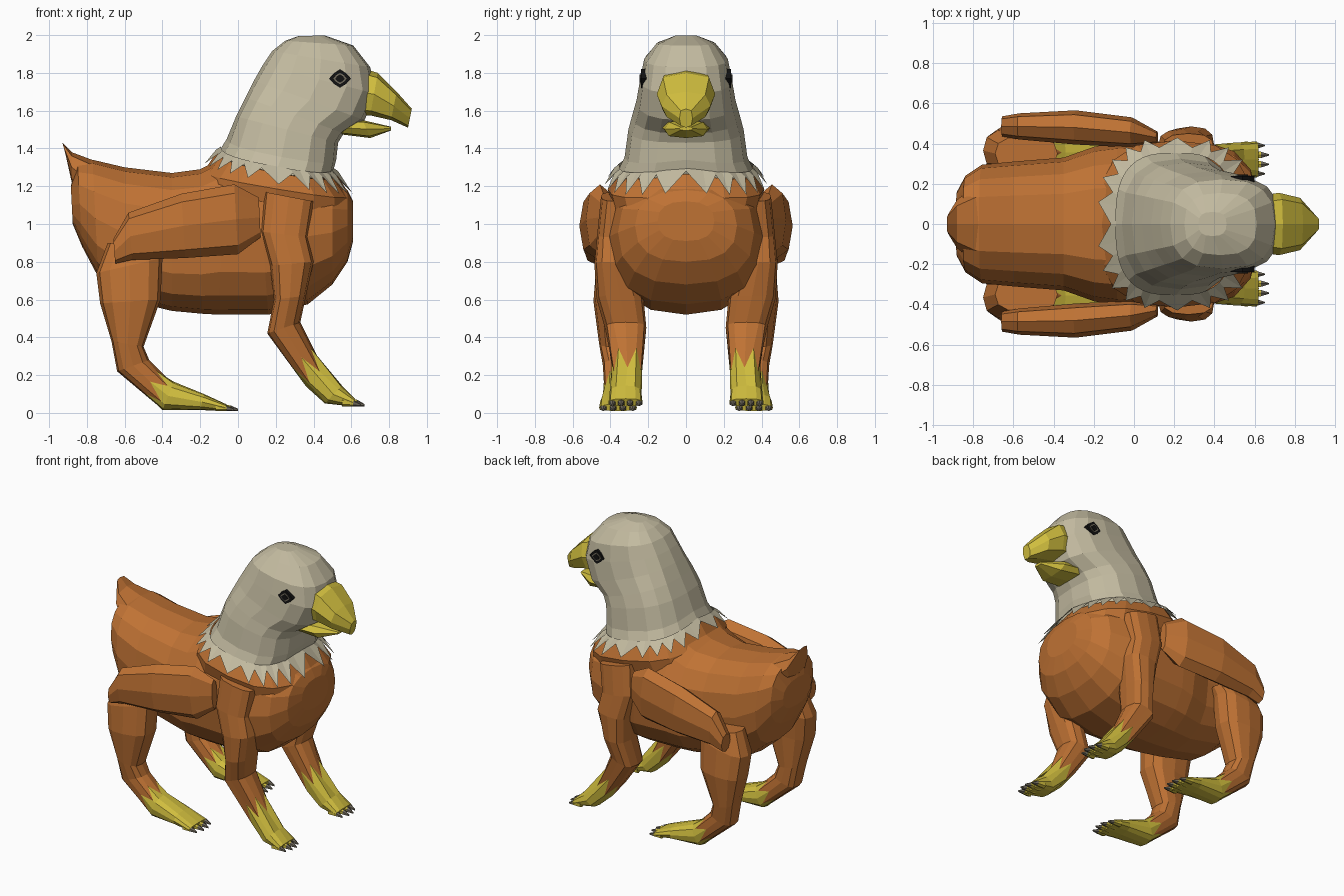
import bpy, bmesh, math
from mathutils import Vector

cube = bpy.data.objects.get("Cube")
if cube:
    bpy.data.objects.remove(cube, do_unlink=True)


def material(name, *rgb):
    mat = bpy.data.materials.new(name)
    mat.use_nodes = True
    mat.diffuse_color = (*rgb, 1)
    shader = next(n for n in mat.node_tree.nodes if n.type == "BSDF_PRINCIPLED")
    shader.inputs["Base Color"].default_value = (*rgb, 1)
    return mat


orange = material("orange_brown_fur", .52, .168, .034)
cream = material("cream_feathers", .55, .5, .355)
yellow = material("yellow_skin", .63, .51, .048)
grey = material("grey_claw", .17, .15, .11)
black = material("black_eye", .006, .006, .006)


def ring(section, sides, power=.85, side=1, sag=0):
    """Rounded cross-section between two profile points (x, z), with y centre and half width."""
    xa, za, xb, zb, y, half = section
    a, b = Vector((xa, 0, za)), Vector((xb, 0, zb))
    points = []
    for i in range(sides):
        angle = math.tau * i / sides
        c, s = (math.copysign(abs(f) ** power, f) for f in (math.cos(angle), math.sin(angle)))
        point = (a + b) / 2 + (a - b) / 2 * c
        point.y = side * (y + half * s)
        point.z -= sag * abs(s)
        points.append(point)
    return points


def zigzag(first, second):
    return [p if i % 2 else q for i, (p, q) in enumerate(zip(first, second))]


def loft(name, rings, mats, split=None, capped=True):
    """Skin the rings; bands from index split onwards take the second material."""
    bm = bmesh.new()
    loops = [[bm.verts.new(p) for p in points] for points in rings]
    sides = len(loops[0])
    for k, (low, high) in enumerate(zip(loops, loops[1:])):
        for i in range(sides):
            j = (i + 1) % sides
            face = bm.faces.new((low[i], low[j], high[j], high[i]))
            face.material_index = int(split is not None and k >= split)
    if capped:
        bm.faces.new(loops[0])
        bm.faces.new(loops[-1]).material_index = int(split is not None)
    bmesh.ops.recalc_face_normals(bm, faces=bm.faces)
    mesh = bpy.data.meshes.new(name)
    bm.to_mesh(mesh)
    bm.free()
    for mat in mats:
        mesh.materials.append(mat)
    obj = bpy.data.objects.new(name, mesh)
    bpy.context.collection.objects.link(obj)
    return obj


def middle_rings(sections, sides, power, sags=()):
    """Rings on the middle plane: each section is two profile points and a half width."""
    sags = list(sags) + [0] * len(sections)
    return [ring((*s[:4], 0, s[4]), sides, power, sag=sag) for s, sag in zip(sections, sags)]


def centred(name, sections, mat, sides=16, power=.82, sags=()):
    return loft(name, middle_rings(sections, sides, power, sags), [mat])


# Barrel body with rounded chest
centred("body", [
    (-.885, 1.2, -.875, 1, .16),
    (-.85, 1.33, -.825, .88, .24),
    (-.77, 1.34, -.74, .72, .295),
    (-.6, 1.3, -.6, .6, .31),
    (-.35, 1.27, -.35, .54, .33),
    (-.2, 1.29, -.19, .525, .385),
    (-.08, 1.35, -.1, .52, .4),
    (.1, 1.34, .16, .52, .41),
    (.34, 1.29, .37, .575, .41),
    (.5, 1.23, .5, .68, .36),
    (.58, 1.18, .58, .8, .27),
    (.61, 1.12, .61, .91, .15)], orange)

# Upturned stub of a tail
centred("tail", [
    (-.93, 1.43, -.915, 1.38, .05),
    (-.88, 1.38, -.88, 1.22, .12),
    (-.72, 1.32, -.8, 1.1, .21)], orange, sides=8)

# Shoulders supporting the ruff
centred("shoulders", [
    (-.22, 1.14, .605, 1, .38),
    (-.18, 1.28, .595, 1.15, .415),
    (-.11, 1.385, .52, 1.265, .375)], orange, power=.72, sags=(0, .03, .055))

# Neck and head
centred("head", [
    (-.1, 1.385, .5, 1.265, .365),
    (-.06, 1.45, .52, 1.34, .325),
    (-.01, 1.57, .53, 1.43, .305),
    (.04, 1.67, .56, 1.48, .285),
    (.085, 1.76, .67, 1.55, .262),
    (.13, 1.84, .73, 1.69, .243),
    (.18, 1.915, .7, 1.83, .222),
    (.25, 1.97, .61, 1.945, .155),
    (.32, 1.995, .46, 1.998, .06)], cream, power=.76, sags=(.055, .04))

# Pointed feather ruff lying over the shoulders
base, valley, tip = middle_rings([
    (-.09, 1.41, .5, 1.3, .352),
    (-.115, 1.395, .53, 1.28, .383),
    (-.18, 1.33, .61, 1.17, .43)], 44, .7, (.05, .055, .04))
loft("feather_ruff", [base, zigzag(tip, valley)], [cream], capped=False)

# Hooked beak
centred("upper_beak", [
    (.64, 1.83, .56, 1.575, .135),
    (.74, 1.8, .7, 1.575, .155),
    (.84, 1.7, .81, 1.55, .13),
    (.92, 1.61, .9, 1.51, .035)], yellow, sides=8, power=.7)
centred("lower_beak", [
    (.56, 1.545, .54, 1.475, .13),
    (.66, 1.55, .7, 1.455, .115),
    (.81, 1.515, .81, 1.495, .035)], yellow, sides=8, power=.7)

# Leg sections: rear and front profile points, y centre, half width
hind = dict(
    upper=[(-.69, .9, -.38, .88, .35, .085),
           (-.75, .74, -.4, .82, .365, .11),
           (-.73, .58, -.41, .6, .38, .11),
           (-.67, .38, -.5, .35, .37, .09),
           (-.64, .22, -.47, .28, .36, .08)],
    cuff=[(-.5, .1, -.43, .23, .355, .08),
          (-.42, .035, -.36, .17, .355, .08)],
    foot=[(-.4, .015, -.34, .165, .355, .085),
          (-.2, .015, -.18, .1, .36, .095),
          (-.07, .01, -.06, .045, .36, .1)])
front = dict(
    upper=[(.14, 1.17, .4, 1.12, .37, .08),
           (.12, .96, .37, .93, .39, .08),
           (.17, .78, .4, .8, .385, .1),
           (.19, .6, .36, .62, .35, .125),
           (.155, .42, .33, .48, .32, .11)],
    cuff=[(.28, .24, .39, .35, .31, .08),
          (.36, .14, .45, .24, .31, .08)],
    foot=[(.46, .05, .55, .145, .32, .085),
          (.6, .035, .62, .075, .32, .09)])
wing = [(-.66, .92, -.65, .79, .485, .05),
        (-.58, 1.06, -.56, .81, .485, .065),
        (-.3, 1.16, -.28, .82, .48, .085),
        (-.02, 1.21, 0, .84, .455, .075),
        (.11, 1.14, .12, .93, .43, .03)]

for label, side in (("left", 1), ("right", -1)):
    # Folded wing
    loft(label + "_wing", [ring(s, 8, side=side) for s in wing], [orange])

    for kind, parts in (("hind", hind), ("front", front)):
        # Leg with a jagged line between fur and bare foot
        upper, cuff, foot = ([ring(s, 12, .75, side) for s in parts[key]]
                             for key in ("upper", "cuff", "foot"))
        loft(f"{label}_{kind}_leg", upper + [zigzag(*cuff)] + foot,
             [orange, yellow], split=len(upper))

        # Four toes with claws
        x, bottom, _, top, y, half = parts["foot"][-1]
        for toe in range(4):
            across = y + half * (toe - 1.5) * .52
            reach = .02 * (toe in (1, 2))
            knuckle = (x - .05, top, x - .05, bottom, across, .022)
            joint = (x + .01 + reach, top - .005, x + .01 + reach, bottom, across, .018)
            claw = (x + .05 + reach, bottom + .012, x + .05 + reach, bottom, across, .004)
            loft(f"{label}_{kind}_toe_{toe + 1}", [ring(s, 6, side=side)
                 for s in (knuckle, joint, claw)], [yellow, grey], split=1)

    # Eye: dark diamond rim, pale iris, dark pupil
    for part, radius, depth, mat in (("rim", .058, .238, black), ("iris", .036, .242, grey),
                                     ("pupil", .026, .246, black)):
        outline = []
        for y in (.19, depth):
            outline.append([])
            for corner in range(8):
                reach = radius * (.8 if corner % 2 else 1)
                angle = math.tau * corner / 8
                outline[-1].append(Vector((.54 + reach * math.cos(angle), side * y,
                                           1.77 + reach * .85 * math.sin(angle))))
        loft(f"{label}_eye_{part}", outline, [mat])
